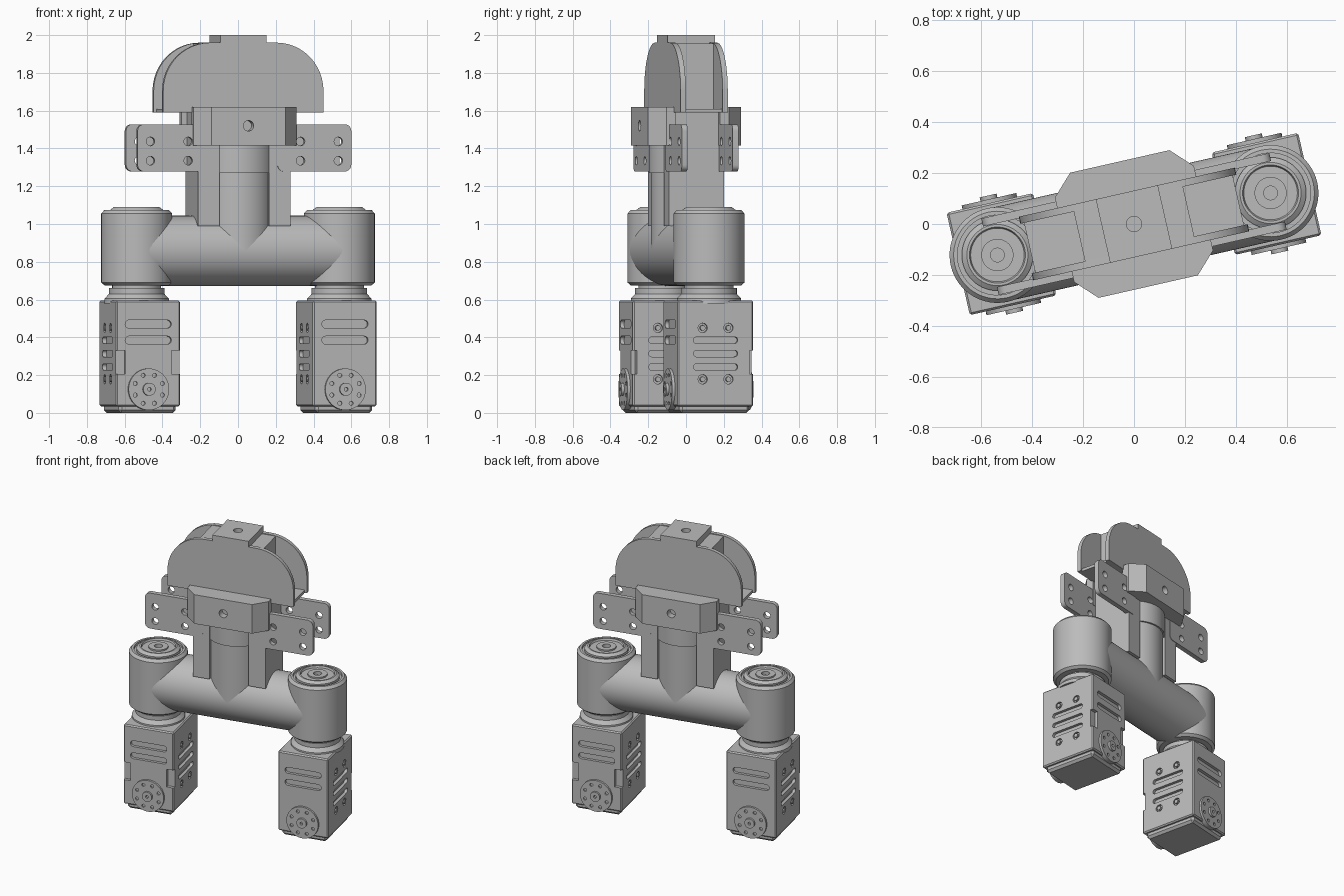
import bpy, bmesh, math
from mathutils import Matrix, Vector

if "Cube" in bpy.data.objects:
    bpy.data.objects.remove(bpy.data.objects["Cube"])

grey = bpy.data.materials.new("machined_grey")
grey.use_nodes = True
COLOUR = (0.5, 0.5, 0.5, 1)
grey.diffuse_color = COLOUR
grey.node_tree.nodes["Principled BSDF"].inputs["Base Color"].default_value = COLOUR

YAW = Matrix.Rotation(math.radians(12.8), 4, 'Z')
HALF_TURN = Matrix.Rotation(math.pi, 4, 'Z')
PARTS = []


def finish(bm, name, turn=None):
    """Turn the bmesh into an object in the yawed frame."""
    bmesh.ops.recalc_face_normals(bm, faces=bm.faces)
    bm.transform(YAW @ turn if turn else YAW)
    me = bpy.data.meshes.new(name)
    bm.to_mesh(me)
    bm.free()
    me.materials.append(grey)
    ob = bpy.data.objects.new(name, me)
    bpy.context.collection.objects.link(ob)
    PARTS.append(ob)
    return ob


def add_box(bm, x, y, z, bevel=0):
    lo, hi = Vector((x[0], y[0], z[0])), Vector((x[1], y[1], z[1]))
    m = Matrix.Translation((lo + hi) / 2) @ Matrix.Diagonal((*(hi - lo), 1))
    vs = bmesh.ops.create_cube(bm, size=1, matrix=m)['verts']
    if bevel:
        edges = {e for v in vs for e in v.link_edges}
        bmesh.ops.bevel(bm, geom=list(edges), offset=bevel, segments=1, affect='EDGES')


def add_rod(bm, centre, r, length, axis='Z', seg=64):
    rot = {'X': Matrix.Rotation(math.pi / 2, 4, 'Y'),
           'Y': Matrix.Rotation(math.pi / 2, 4, 'X'), 'Z': Matrix()}[axis]
    bmesh.ops.create_cone(bm, cap_ends=True, segments=seg, radius1=r, radius2=r,
                          depth=length, matrix=Matrix.Translation(centre) @ rot)


def add_prism(bm, pts, lo, hi, axis):
    """Extrude a flat outline along Y (outline in x, z), X (y, z) or Z (x, y)."""
    def place(a, b, d):
        return {'Y': (a, d, b), 'X': (d, a, b), 'Z': (a, b, d)}[axis]
    face = bm.faces.new([bm.verts.new(place(a, b, lo)) for a, b in pts])
    new = bmesh.ops.extrude_face_region(bm, geom=[face])['geom']
    step = Vector(place(0, 0, hi - lo))
    bmesh.ops.translate(bm, vec=step, verts=[g for g in new if isinstance(g, bmesh.types.BMVert)])


def rounded(cx, cz, w, h, r, seg=6):
    """Rounded rectangle outline."""
    pts = []
    for k, (sx, sz) in enumerate(((1, 1), (-1, 1), (-1, -1), (1, -1))):
        for i in range(seg + 1):
            t = (k + i / seg) * math.pi / 2
            pts.append((cx + sx * (w / 2 - r) + r * math.cos(t),
                        cz + sz * (h / 2 - r) + r * math.sin(t)))
    return pts


def add_lathe(bm, profile, cx, seg=64):
    vs = [bm.verts.new((cx + r, 0, z)) for r, z in profile]
    es = [bm.edges.new(p) for p in zip(vs, vs[1:])]
    bmesh.ops.spin(bm, geom=vs + es, cent=(cx, 0, 0), axis=(0, 0, 1),
                   angle=2 * math.pi, steps=seg, use_merge=True)
    bmesh.ops.remove_doubles(bm, verts=bm.verts, dist=1e-5)


def carve(ob, bm, turn=None):
    """Subtract a bmesh cutter and discard it."""
    cutter = finish(bm, "cutter", turn)
    PARTS.remove(cutter)
    cutter.hide_render = True
    mod = ob.modifiers.new("cut", 'BOOLEAN')
    mod.operation, mod.solver, mod.object = 'DIFFERENCE', 'EXACT', cutter
    bpy.context.view_layer.objects.active = ob
    bpy.ops.object.modifier_apply(modifier=mod.name)
    bpy.data.objects.remove(cutter)


# Cross tube and upright column
bm = bmesh.new()
add_rod(bm, (0, 0, 0.858), 0.186, 1.08, 'X')
finish(bm, "cross_tube")
bm = bmesh.new()
add_rod(bm, (0, 0, 1.2), 0.186, 0.68)
finish(bm, "column")
bm = bmesh.new()
add_rod(bm, (0, 0, 1.36), 0.197, 0.18)
finish(bm, "column_collar")

# Central head block with a screw hole on top
bm = bmesh.new()
add_box(bm, (-0.22, 0.22), (-0.105, 0.105), (1.53, 1.955))
finish(bm, "head_web")
bm = bmesh.new()
add_box(bm, (-0.125, 0.125), (-0.128, 0.128), (1.9, 2.0))
cap = finish(bm, "head_cap")
bm = bmesh.new()
add_rod(bm, (0, 0, 2.0), 0.03, 0.08, seg=24)
carve(cap, bm)
bm = bmesh.new()
add_box(bm, (-0.42, 0.42), (-0.11, 0.11), (1.59, 1.61))
finish(bm, "head_floor")

# Outline of the domed cheek plates
arc = [i * math.pi / 24 for i in range(13)]
dome = [(0.18 + 0.255 * math.cos(t), 1.705 + 0.255 * math.sin(t)) for t in arc]
dome = [(0.435, 1.59)] + dome + [(-x, z) for x, z in reversed(dome)] + [(-0.435, 1.59)]
guard = [(-0.28, -0.12), (-0.28, -0.17), (-0.2, -0.252),
         (0.2, -0.252), (0.28, -0.17), (0.28, -0.12)]

# Turned profiles of the joint housing and its neck
housing = [(0, 0.675), (0.17, 0.675), (0.188, 0.69), (0.188, 1.055), (0.172, 1.073),
           (0.157, 1.073), (0.157, 1.055), (0.14, 1.055), (0.14, 1.075), (0.12, 1.09),
           (0.11, 1.09), (0.105, 1.078), (0.063, 1.078), (0.063, 1.088),
           (0.027, 1.088), (0.027, 1.065), (0, 1.065)]
neck = [(0, 0.57), (0.172, 0.58), (0.17, 0.605), (0.147, 0.63), (0.147, 0.66),
        (0.13, 0.66), (0.13, 0.69), (0, 0.69)]

AX, CX, HW, HD = 0.55, 0.534, 0.174, 0.206   # joint axis, motor centre, half sizes

# Everything below repeats under a half turn
for side, turn in (("left", Matrix()), ("right", HALF_TURN)):
    # Column post, dome cheek, guard
    bm = bmesh.new()
    add_box(bm, (0.135, 0.25), (-0.15, 0.15), (0.99, 1.59))
    finish(bm, side + "_post", turn)
    bm = bmesh.new()
    add_prism(bm, dome, -0.128, -0.1, 'Y')
    finish(bm, side + "_dome_cheek", turn)
    bm = bmesh.new()
    add_prism(bm, guard, 1.415, 1.62, 'Z')
    ob = finish(bm, side + "_guard", turn)
    bm = bmesh.new()
    add_rod(bm, (0, -0.25, 1.52), 0.028, 0.1, 'Y', 24)
    carve(ob, bm, turn)

    # Drilled mounting plates, one on each side of the post
    for label, y in (("front", -0.138), ("rear", 0.138)):
        bm = bmesh.new()
        add_prism(bm, rounded(0.38, 1.403, 0.4, 0.25, 0.035), y - 0.016, y + 0.016, 'Y')
        ob = finish(bm, f"{side}_{label}_plate", turn)
        bm = bmesh.new()
        for x in (0.305, 0.51):
            for z in (1.335, 1.437):
                add_rod(bm, (x, y, z), 0.023, 0.1, 'Y', 20)
        carve(ob, bm, turn)

    # Joint housing and neck
    bm = bmesh.new()
    add_lathe(bm, housing, AX)
    finish(bm, side + "_joint_housing", turn)
    bm = bmesh.new()
    add_lathe(bm, neck, AX)
    finish(bm, side + "_joint_neck", turn)

    # Motor body with slots, screw pockets and rear notches
    bm = bmesh.new()
    add_box(bm, (CX - HW, CX + HW), (-HD, HD), (0.035, 0.595), 0.008)
    motor = finish(bm, side + "_motor_body", turn)
    bm = bmesh.new()
    for s in (-1, 1):
        for z in (0.385, 0.47):
            add_prism(bm, rounded(CX, z, 0.25, 0.042, 0.02), s * HD - 0.02, s * HD + 0.02, 'Y')
        face = CX + s * HW
        for z in (0.243, 0.314, 0.385):
            add_prism(bm, rounded(0, z, 0.24, 0.034, 0.016), face - 0.02, face + 0.02, 'X')
        for y in (-0.07, 0.07):
            for z in (0.178, 0.45):
                add_rod(bm, (face, y, z), 0.025, 0.03, 'X', 20)
        add_box(bm, sorted((CX + s * 0.125, CX + s * 0.2)), (HD - 0.022, HD + 0.05), (0.205, 0.33))
    carve(motor, bm, turn)
    bm = bmesh.new()
    for s in (-1, 1):
        for y in (-0.07, 0.07):
            for z in (0.178, 0.45):
                add_rod(bm, (CX + s * (HW - 0.008), y, z), 0.014, 0.024, 'X', 12)
    finish(bm, side + "_motor_screws", turn)
    bm = bmesh.new()
    add_box(bm, (CX - 0.155, CX + 0.155), (-0.19, 0.19), (0, 0.05), 0.015)
    finish(bm, side + "_motor_base", turn)

    # Output discs on both ends of the motor
    for label, s in (("front", -1), ("rear", 1)):
        bm = bmesh.new()
        add_rod(bm, (CX, s * HD, 0.125), 0.11, 0.03, 'Y', 40)
        disc = finish(bm, f"{side}_{label}_disc", turn)
        bm = bmesh.new()
        for i in range(8):
            t = math.pi * (i + 0.5) / 4
            add_rod(bm, (CX + 0.08 * math.cos(t), s * (HD + 0.015), 0.125 + 0.08 * math.sin(t)),
                    0.011, 0.02, 'Y', 12)
        carve(disc, bm, turn)
        bm = bmesh.new()
        add_rod(bm, (CX, s * (HD + 0.01), 0.125), 0.034, 0.04, 'Y', 24)
        hub = finish(bm, f"{side}_{label}_hub", turn)
        bm = bmesh.new()
        add_rod(bm, (CX, s * (HD + 0.03), 0.125), 0.01, 0.03, 'Y', 12)
        carve(hub, bm, turn)

# Smooth the round parts, keep edges crisp
bpy.ops.object.select_all(action='DESELECT')
for ob in PARTS:
    ob.select_set(True)
bpy.context.view_layer.objects.active = PARTS[0]
bpy.ops.object.shade_smooth_by_angle(angle=math.radians(30))
